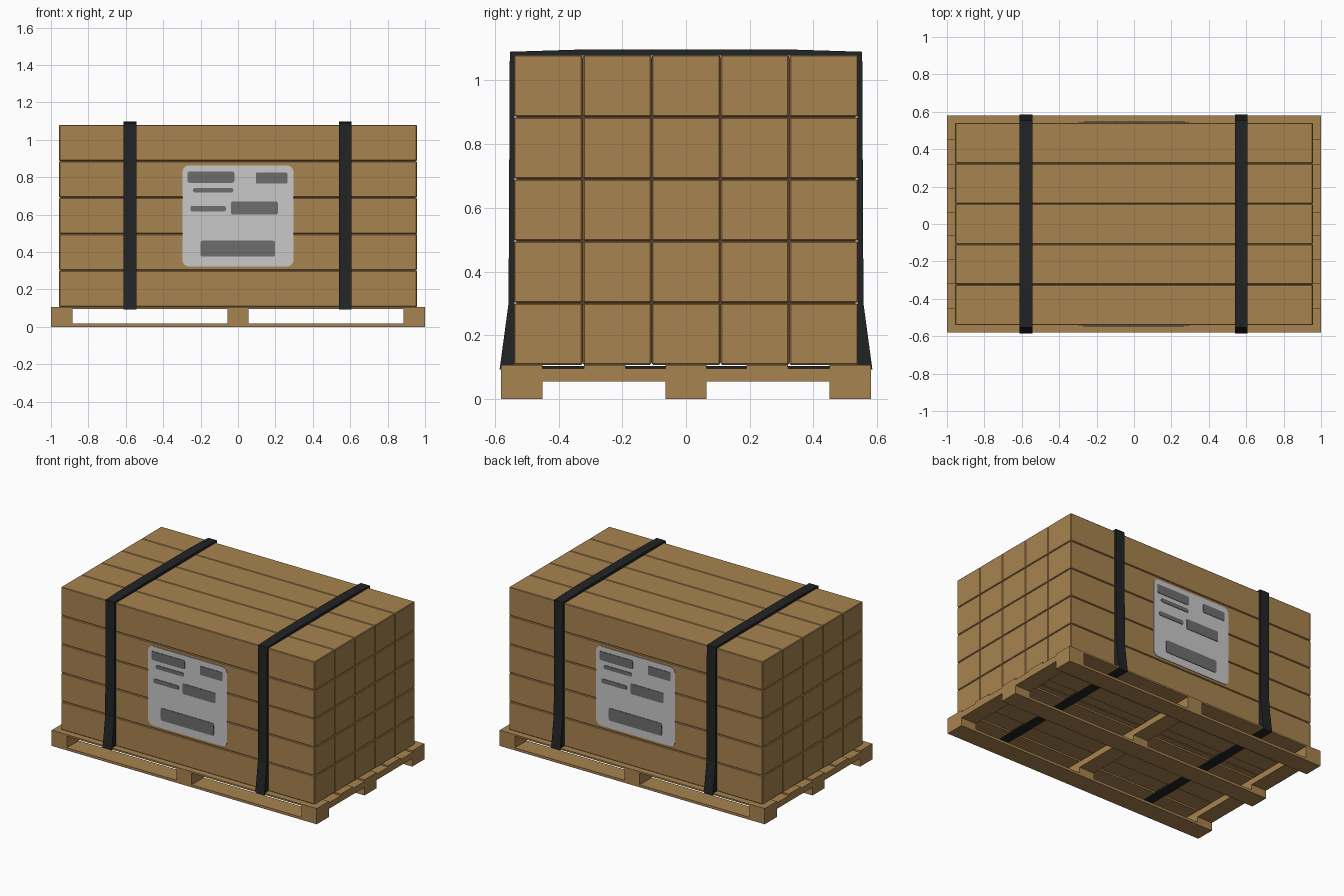
import bpy, bmesh, math
from mathutils import Matrix

if "Cube" in bpy.data.objects:
    bpy.data.objects.remove(bpy.data.objects["Cube"])


def material(name, rgb):
    m = bpy.data.materials.new(name)
    m.diffuse_color = (*rgb, 1)
    m.use_nodes = True
    m.node_tree.nodes["Principled BSDF"].inputs["Base Color"].default_value = m.diffuse_color
    return m


WOOD = material("tan wood", (0.392, 0.227, 0.080))
SEAM = material("seam brown", (0.147, 0.060, 0.036))
BLACK = material("strap black", (0.016, 0.017, 0.018))
PAPER = material("label grey", (0.58, 0.58, 0.58))
INK = material("ink grey", (0.155, 0.155, 0.155))


def finish(bm, name, mat):
    bmesh.ops.recalc_face_normals(bm, faces=bm.faces)
    me = bpy.data.meshes.new(name)
    bm.to_mesh(me)
    bm.free()
    me.materials.append(mat)
    ob = bpy.data.objects.new(name, me)
    bpy.context.collection.objects.link(ob)
    return ob


def boxes(name, spans, mat, bevel=0):
    """One object made of boxes, each given as (x0, x1, y0, y1, z0, z1)."""
    bm = bmesh.new()
    for x0, x1, y0, y1, z0, z1 in spans:
        m = Matrix.Translation(((x0 + x1) / 2, (y0 + y1) / 2, (z0 + z1) / 2))
        m = m @ Matrix.Diagonal((x1 - x0, y1 - y0, z1 - z0, 1))
        bmesh.ops.create_cube(bm, size=1, matrix=m)
    if bevel:
        bmesh.ops.bevel(bm, geom=list(bm.edges), offset=bevel, segments=1,
                        affect='EDGES')
    return finish(bm, name, mat)


def rounded_plates(name, rects, depth, mat, turned):
    """Upright rounded plates (x0, x1, z0, z1, radius) standing off the load."""
    bm = bmesh.new()
    for x0, x1, z0, z1, r in rects:
        pts = []
        for i, (cx, cz) in enumerate(((x1 - r, z1 - r), (x0 + r, z1 - r),
                                      (x0 + r, z0 + r), (x1 - r, z0 + r))):
            for k in range(5):
                a = math.pi / 2 * (i + k / 4)
                pts.append((cx + r * math.cos(a), cz + r * math.sin(a)))
        f = bm.faces.new([bm.verts.new((x, -0.539, z)) for x, z in pts])
        g = bmesh.ops.extrude_face_region(bm, geom=[f])
        vs = [v for v in g["geom"] if isinstance(v, bmesh.types.BMVert)]
        bmesh.ops.translate(bm, verts=vs, vec=(0, -depth - 0.001, 0))
    if turned:
        bmesh.ops.rotate(bm, verts=bm.verts, cent=(0, 0, 0),
                         matrix=Matrix.Rotation(math.pi, 3, 'Z'))
    return finish(bm, name, mat)


# Pallet: skids, blocks, cross boards and deck boards
rows = [(-0.58, -0.45), (-0.065, 0.065), (0.45, 0.58)]
cols = [(-1.0, -0.885), (-0.057, 0.057), (0.885, 1.0)]
deck = rows + [(-0.32, -0.19), (0.19, 0.32)]
boxes("pallet_skids", [(-1, 1, *r, 0, 0.017) for r in rows], WOOD)
boxes("pallet_blocks", [(*c, *r, 0.017, 0.055) for c in cols for r in rows], WOOD)
boxes("pallet_cross_boards", [(*c, -0.58, 0.58, 0.055, 0.096) for c in cols], WOOD)
boxes("pallet_deck_boards", [(-1, 1, *r, 0.096, 0.107) for r in deck], WOOD)

# Load: five by five long beams with narrow seams over a dark core
Z0, Z1, W = 0.107, 1.08, 0.54
dy, dz, gap = 2 * W / 5, (Z1 - Z0) / 5, 0.001
beams = []
for i in range(5):
    for j in range(5):
        y, z = -W + i * dy, Z0 + j * dz
        beams.append((-0.957, 0.957,
                      y + (gap if i else 0), y + dy - (gap if i < 4 else 0),
                      z + (gap if j else 0), z + dz - (gap if j < 4 else 0)))
boxes("stacked_beams", beams, WOOD, bevel=0.004)
boxes("seam_core", [(-0.949, 0.949, -0.532, 0.532, 0.115, 1.072)], SEAM)

# Straps: a closed band around load and deck, flared at the foot
outer = [(-0.585, 0.093), (-0.557, 0.30), (-0.553, 1.09), (-0.33, 1.097)]
inner = [(-0.538, 0.104), (-0.538, 0.30), (-0.538, 1.078), (-0.33, 1.078)]
outer += [(-y, z) for y, z in reversed(outer)]
inner += [(-y, z) for y, z in reversed(inner)]
for name, xc in (("left_strap", -0.578), ("right_strap", 0.574)):
    bm = bmesh.new()
    rings = [[bm.verts.new((xc + s * 0.034, y, z)) for y, z in prof]
             for s, prof in ((-1, outer), (1, outer), (1, inner), (-1, inner))]
    n = len(outer)
    for k in range(4):
        a, b = rings[k], rings[(k + 1) % 4]
        for i in range(n):
            j = (i + 1) % n
            bm.faces.new((a[i], a[j], b[j], b[i]))
    finish(bm, name, BLACK)

# Labels on front and back, with blank ink bars
bars = [(-0.27, -0.02, 0.77, 0.83), (0.095, 0.265, 0.765, 0.825),
        (-0.24, -0.025, 0.717, 0.743), (-0.255, -0.065, 0.617, 0.646),
        (-0.037, 0.213, 0.60, 0.67), (-0.20, 0.198, 0.375, 0.46)]
for side, turned in (("front", False), ("back", True)):
    rounded_plates(side + "_label", [(-0.297, 0.297, 0.322, 0.863, 0.035)],
                   0.004, PAPER, turned)
    rounded_plates(side + "_label_bars", [(*b, 0.010) for b in bars],
                   0.007, INK, turned)
